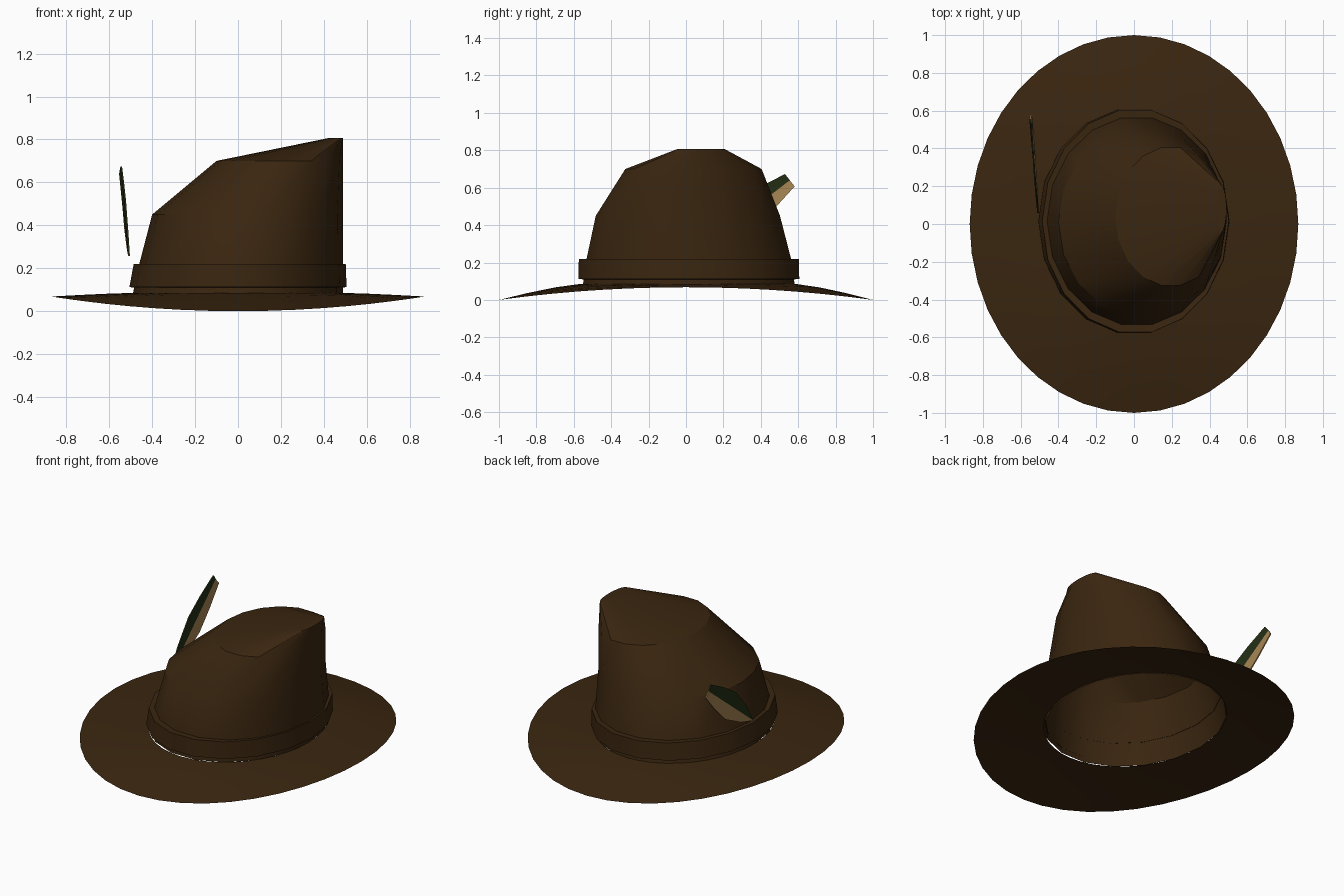
import bpy
import math

if "Cube" in bpy.data.objects:
    bpy.data.objects.remove(bpy.data.objects["Cube"])


def material(name, color):
    m = bpy.data.materials.new(name)
    m.diffuse_color = (*color, 1)
    m.use_nodes = True
    m.node_tree.nodes["Principled BSDF"].inputs["Base Color"].default_value = m.diffuse_color
    return m


brown = material("brown felt", (0.042, 0.019, 0.005))
green = material("dark green", (0.017, 0.027, 0.007))
tan = material("tan", (0.38, 0.23, 0.085))


def add_object(name, verts, faces, mats, angle=30):
    me = bpy.data.meshes.new(name)
    me.from_pydata(verts, [], faces)
    ob = bpy.data.objects.new(name, me)
    bpy.context.collection.objects.link(ob)
    for m in mats:
        me.materials.append(m)
    bpy.ops.object.select_all(action='DESELECT')
    ob.select_set(True)
    bpy.context.view_layer.objects.active = ob
    bpy.ops.object.shade_smooth_by_angle(angle=math.radians(angle))
    return ob


def ellipse(n, cx, cy, rx, ry, height):
    """Ring of points; height is a function of the angle."""
    ring = []
    for i in range(n):
        a = 2 * math.pi * i / n
        ring.append((cx + rx * math.cos(a), cy + ry * math.sin(a), height(a)))
    return ring


def loft(name, rings, cap=False, angle=30):
    """Skin a list of rings, listed from the bottom or outside upward."""
    n = len(rings[0])
    verts = [p for ring in rings for p in ring]
    faces = []
    for r in range(len(rings) - 1):
        for i in range(n):
            j = (i + 1) % n
            faces.append((r * n + i, r * n + j, (r + 1) * n + j, (r + 1) * n + i))
    if cap:
        faces.append(tuple((len(rings) - 1) * n + i for i in range(n)))
    return add_object(name, verts, faces, [brown], angle)


def level(z):
    return lambda a: z


# Brim: raised at the sides, dipping at the front and back
brim_rings = []
for t in (0, 0.35, 0.7, 1):
    edge, inner = 0.068 * (1 - t) ** 1.3, 0.085 * (1 - (1 - t) ** 1.3)
    brim_rings.append(ellipse(40, 0, 0.01 * t, 0.87 - 0.38 * t, 1 - 0.42 * t,
                              lambda a, e=edge, k=inner: k + e * math.cos(a) ** 2))
loft("brim", brim_rings)

# Crown: upright on the right, slanting down to the left
crown_levels = (
    (0.0, 0.015, 0.49, 0.575, 0.08),
    (0.015, 0.015, 0.475, 0.555, 0.22),
    (0.045, 0.01, 0.445, 0.50, 0.45),
    (0.195, 0.04, 0.295, 0.37, 0.70),
    (0.455, 0.08, 0.035, 0.13, 0.806),
)
loft("crown", [ellipse(18, cx, cy, rx, ry, level(z))
               for cx, cy, rx, ry, z in crown_levels], cap=True, angle=28)

# Hat band: wraps the foot of the crown
band_levels = (
    (0.0, 0.015, 0.485, 0.57, 0.11),
    (0.0, 0.015, 0.506, 0.60, 0.112),
    (0.008, 0.015, 0.494, 0.597, 0.22),
    (0.015, 0.015, 0.473, 0.555, 0.218),
)
loft("hat_band", [ellipse(18, cx, cy, rx, ry, level(z))
                  for cx, cy, rx, ry, z in band_levels])

# Feather: shallow folded blade, green above the quill and tan below
root, tip = (0.06, 0.26), (0.555, 0.64)
length = math.dist(root, tip)
dy, dz = (tip[0] - root[0]) / length, (tip[1] - root[1]) / length
verts, faces, colors = [], [], []
stations = ((0, 0.004), (0.2, 0.05), (0.5, 0.085), (0.75, 0.07), (1, 0.042))
for side in (-0.004, 0.004):
    for t, w in stations:
        for s in (-1, 0, 1):
            verts.append((-0.508 - 0.042 * t + side + 0.006 * abs(s) * t,
                          root[0] + dy * length * t - dz * w * s,
                          root[1] + dz * length * t + dy * w * s))
count = 3 * len(stations)
for k in range(len(stations) - 1):
    for s in (0, 1):
        a = 3 * k + s
        quad = (a, a + 1, a + 4, a + 3)
        faces.append(quad)
        faces.append(tuple(count + v for v in reversed(quad)))
        colors += [1 - s, 1 - s]
    # Thin edges along both sides
    for s in (0, 2):
        a = 3 * k + s
        rim = (a, a + 3, a + 3 + count, a + count)
        faces.append(rim if s == 0 else rim[::-1])
        colors.append(1 if s == 0 else 0)
# Blunt end at the tip
e = count - 3
for s in (0, 1):
    faces.append((e + s, e + s + 1, e + s + 1 + count, e + s + count))
    colors.append(1 - s)
feather = add_object("feather", verts, faces, [green, tan], 20)
for poly, c in zip(feather.data.polygons, colors):
    poly.material_index = c

# Face normals consistently outward
import bmesh
bm = bmesh.new()
bm.from_mesh(feather.data)
bmesh.ops.recalc_face_normals(bm, faces=bm.faces)
bm.to_mesh(feather.data)
bm.free()
